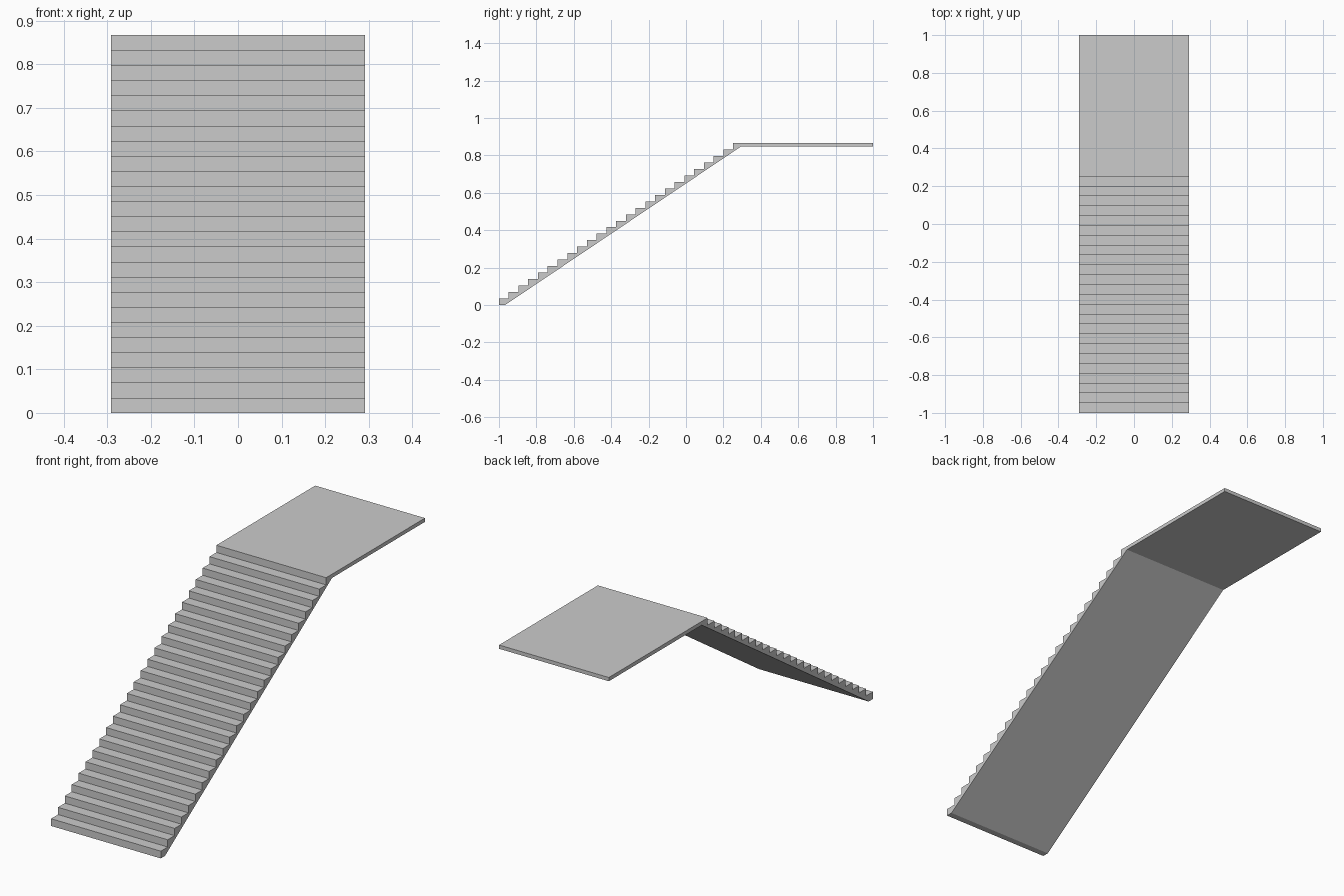
import bpy
import bmesh

if "Cube" in bpy.data.objects:
    bpy.data.objects.remove(bpy.data.objects["Cube"])

HALF_WIDTH = 0.291
STEPS = 24
TOP = 0.867
RISE = TOP / (STEPS + 1)
RUN = 1.252 / STEPS
SLAB = 0.018

# Side profile (y, z): stepped top edge, landing, sloped underside
profile = [(-1.0, 0.0)]
for i in range(STEPS):
    y, z = -1 + i * RUN, (i + 1) * RISE
    profile += [(y, z), (y + RUN, z)]
profile += [(-1 + STEPS * RUN, TOP), (1.0, TOP), (1.0, TOP - SLAB),
            (0.296, TOP - SLAB), (-0.968, 0.0)]

# Extrude the profile across the width
bm = bmesh.new()
face = bm.faces.new([bm.verts.new((-HALF_WIDTH, y, z)) for y, z in profile])
ext = bmesh.ops.extrude_face_region(bm, geom=[face])
verts = [g for g in ext["geom"] if isinstance(g, bmesh.types.BMVert)]
bmesh.ops.translate(bm, verts=verts, vec=(2 * HALF_WIDTH, 0, 0))
bmesh.ops.recalc_face_normals(bm, faces=bm.faces)

mesh = bpy.data.meshes.new("stair_with_landing")
bm.to_mesh(mesh)
bm.free()
bpy.context.collection.objects.link(bpy.data.objects.new("stair_with_landing", mesh))
